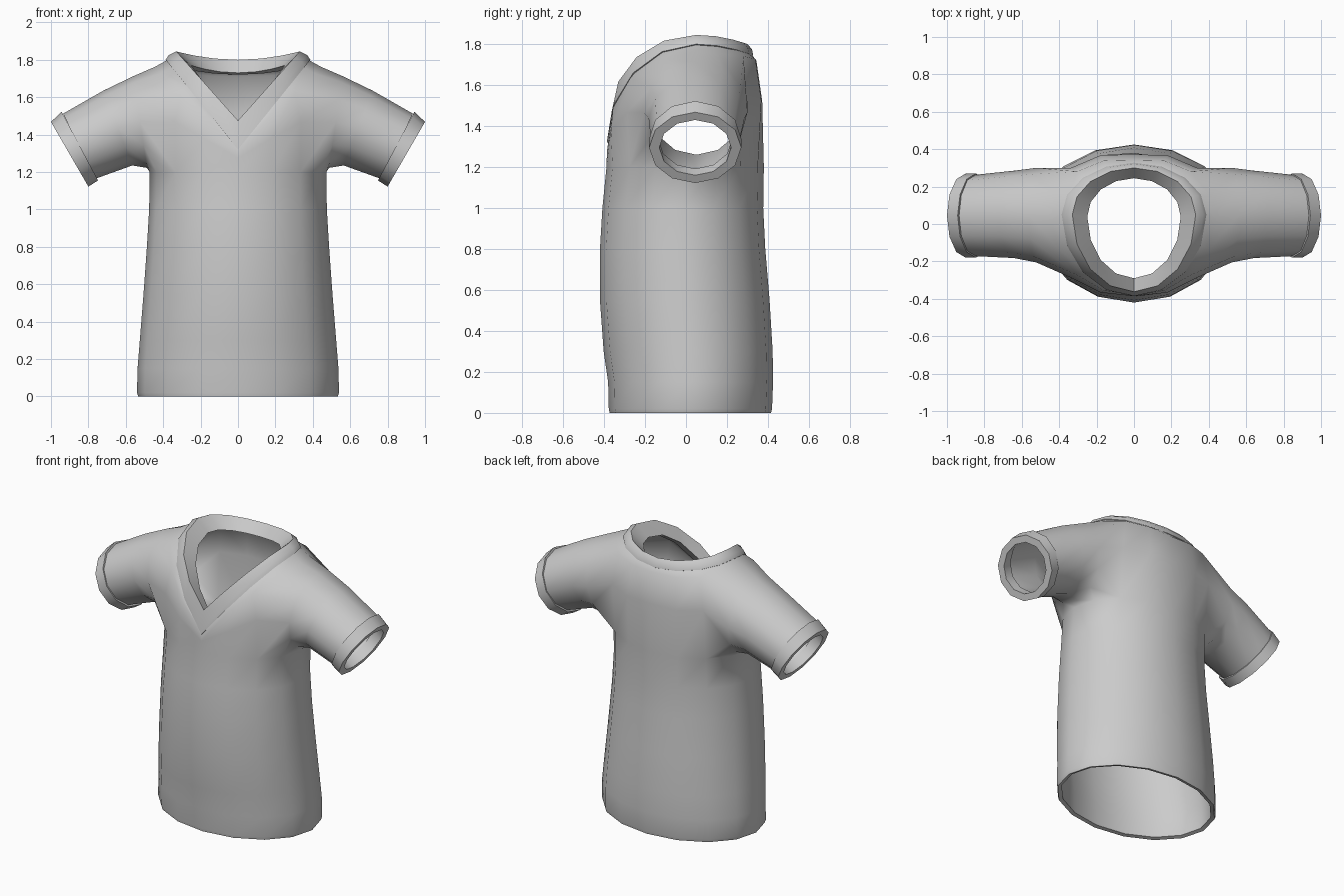
import bpy, bmesh
from math import sin, cos, pi, radians
from mathutils import Vector

if "Cube" in bpy.data.objects:
    bpy.data.objects.remove(bpy.data.objects["Cube"])

N = 16   # sides round the torso and neck
M = 12   # sides round each sleeve


def finish(name, bm, thickness=0, angle=35):
    """Turn a bmesh into a smooth shaded object, optionally with cloth thickness."""
    bmesh.ops.recalc_face_normals(bm, faces=bm.faces)
    bm.faces.ensure_lookup_table()
    if thickness:
        f = bm.faces[0]
        c = f.calc_center_median()
        if f.normal.x * c.x + f.normal.y * c.y < 0:
            bmesh.ops.reverse_faces(bm, faces=bm.faces)
    me = bpy.data.meshes.new(name)
    bm.to_mesh(me)
    bm.free()
    ob = bpy.data.objects.new(name, me)
    bpy.context.collection.objects.link(ob)
    bpy.ops.object.select_all(action='DESELECT')
    ob.select_set(True)
    bpy.context.view_layer.objects.active = ob
    if thickness:
        mod = ob.modifiers.new("cloth", 'SOLIDIFY')
        mod.thickness, mod.offset = thickness, -1
        bpy.ops.object.modifier_apply(modifier=mod.name)
    bpy.ops.object.shade_smooth_by_angle(angle=radians(angle))
    return ob


def add_loop(bm, pts):
    return [bm.verts.new(p) for p in pts]


def bridge(bm, a, b):
    n = len(a)
    for i in range(n):
        bm.faces.new((a[i], a[(i + 1) % n], b[(i + 1) % n], b[i]))


def band(name, loops):
    """Closed band: loops joined in a circle to make a solid trim."""
    bm = bmesh.new()
    rings = [add_loop(bm, l) for l in loops]
    for i in range(len(rings)):
        bridge(bm, rings[i], rings[(i + 1) % len(rings)])
    return finish(name, bm)


def neck_loop(rx, yc, yf, yb, z_front, z_back, z_side):
    """V shaped at the front, rounded at the back."""
    pts = []
    for k in range(N):
        a = 2 * pi * k / N
        s, c = abs(sin(a)), cos(a)
        if c > 0:
            y, z = yc + (yf - yc) * c, z_front + (z_side - z_front) * s
        else:
            y, z = yc - (yb - yc) * c, z_back + (z_side - z_back) * s * s
        pts.append(Vector((rx * sin(a), y, z)))
    return pts


def sleeve_ring(side, bottom, top, y0, y1, scale=1.0):
    """Slanted oval from a bottom point to a top point in the xz plane."""
    b, t = Vector(bottom), Vector(top)
    mid, half = (b + t) / 2, (t - b) / 2 * scale
    yc, yh = (y0 + y1) / 2, (y1 - y0) / 2 * scale
    pts = []
    for j in range(M):
        a = 2 * pi * j / M
        p = mid - half * cos(a)
        pts.append((side * p.x, yc - yh * sin(a), p.y))
    return pts


# Torso: z, half width, front y, back y
torso = [(0, .533, -.373, .415), (.02, .54, -.377, .42), (.15, .537, -.38, .425),
         (.3, .525, -.402, .423), (.55, .505, -.42, .408), (.8, .487, -.42, .387),
         (1.0, .475, -.408, .377), (1.2, .472, -.388, .38)]
bm = bmesh.new()
loops = []
for z, w, yf, yb in torso:
    loops.append([Vector((w * sin(2 * pi * k / N),
                          (yf + yb) / 2 - (yb - yf) / 2 * cos(2 * pi * k / N), z))
                  for k in range(N)])

# Chest and shoulders curve from the armpit ring up to the neckline
arm = loops[-1]
neck = neck_loop(.375, .05, -.372, .315, 1.33, 1.755, 1.80)
for t in (.35, .75, 1):
    ring = []
    for k in range(N):
        a, n = arm[k], neck[k]
        ang = 2 * pi * k / N
        f = 1 + (.3 if cos(ang) < 0 else .12) * sin(2 * ang) ** 2
        c = Vector((a.x * (1 + .15 * sin(ang) ** 2), a.y * f, n.z))
        ring.append(a * (1 - t) ** 2 + c * 2 * t * (1 - t) + n * t * t)
    loops.append(ring)

rings = [add_loop(bm, l) for l in loops]
ia = len(torso) - 1                      # armpit row; the armhole spans two rows
for r in range(len(rings) - 1):
    for k in range(N):
        if r in (ia, ia + 1) and (2 <= k < 6 or 10 <= k < 14):
            continue
        k2 = (k + 1) % N
        bm.faces.new((rings[r][k], rings[r][k2], rings[r + 1][k2], rings[r + 1][k]))

# Sleeves grow out of the armholes
hole = [(0, 4), (0, 3), (0, 2), (1, 2), (2, 2), (2, 3), (2, 4), (2, 5), (2, 6),
        (1, 6), (0, 6), (0, 5)]
sleeve = [((.487, 1.222), (.56, 1.712), -.205, .30),
          ((.565, 1.235), (.72, 1.635), -.182, .285),
          ((.76, 1.165), (.935, 1.512), -.172, .263)]
for side in (1, -1):
    prev = [rings[ia + r][k if side > 0 else N - k] for r, k in hole]
    for b, t, y0, y1 in sleeve:
        cur = add_loop(bm, sleeve_ring(side, b, t, y0, y1))
        bridge(bm, prev, cur)
        prev = cur
bmesh.ops.remove_doubles(bm, verts=bm.verts, dist=1e-5)
finish("shirt_body", bm, thickness=.025, angle=50)

# Collar band round the neckline
band("collar", [
    neck_loop(.25, .04, -.29, .245, 1.42, 1.73, 1.77),
    neck_loop(.33, .05, -.362, .30, 1.475, 1.80, 1.845),
    neck_loop(.37, .05, -.383, .322, 1.345, 1.775, 1.825),
    neck_loop(.387, .05, -.386, .328, 1.32, 1.745, 1.80),
    neck_loop(.345, .05, -.345, .285, 1.32, 1.72, 1.765)])

# Cuff bands at the sleeve ends
start = ((.748, 1.155), (.943, 1.522), -.18, .27)
end = ((.80, 1.122), (1.0, 1.468), -.18, .27)
for side, label in ((1, "left"), (-1, "right")):
    band("cuff_" + label, [
        sleeve_ring(side, *start, .80), sleeve_ring(side, *start),
        sleeve_ring(side, *end), sleeve_ring(side, *end, .78)])
